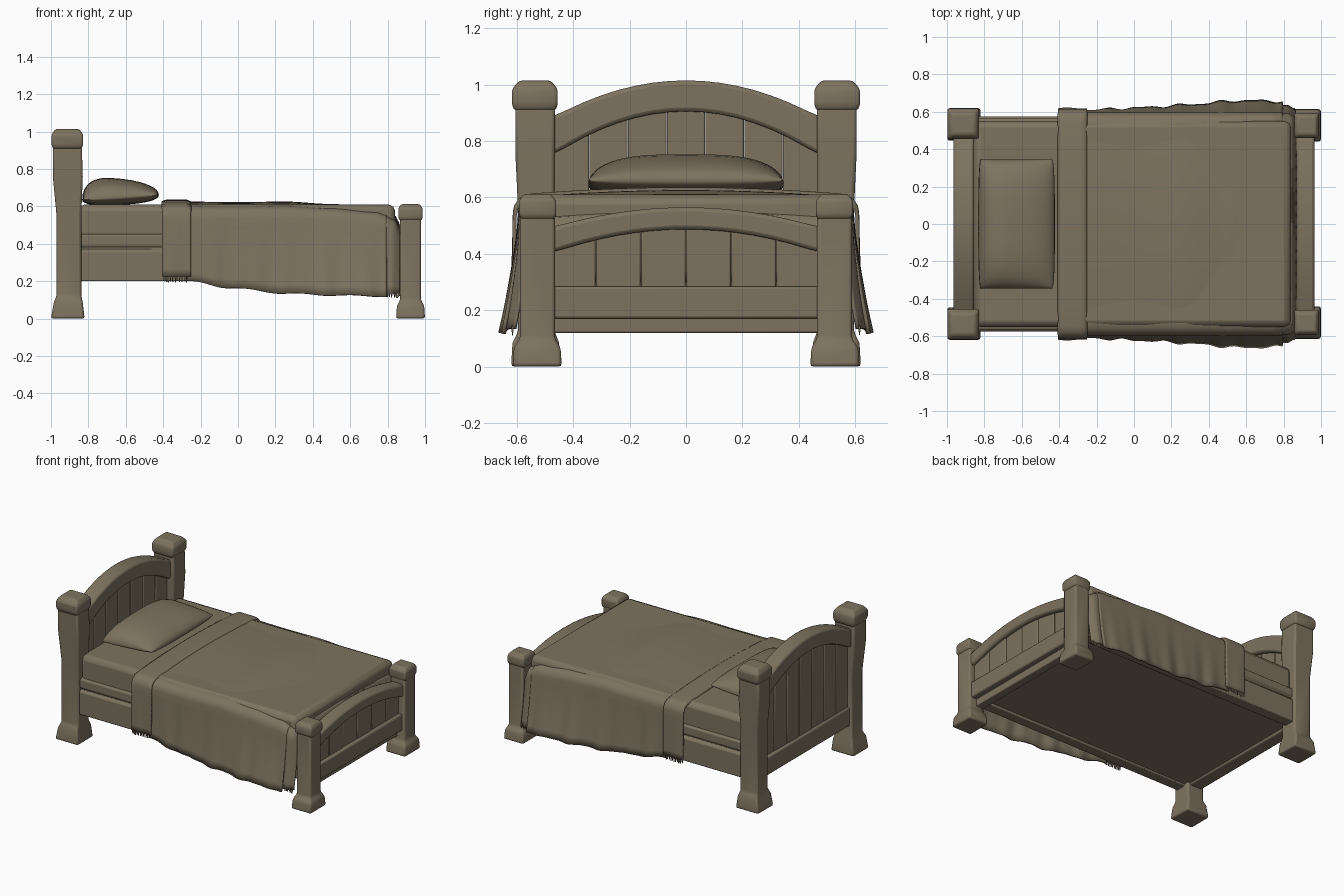
import bpy, bmesh, math, random
from mathutils import Vector

random.seed(4)
if "Cube" in bpy.data.objects:
    bpy.data.objects.remove(bpy.data.objects["Cube"], do_unlink=True)

COLOUR = (0.205, 0.17, 0.115, 1)
mat = bpy.data.materials.new("warm_brown")
mat.use_nodes = True
mat.diffuse_color = COLOUR
mat.node_tree.nodes["Principled BSDF"].inputs["Base Color"].default_value = COLOUR


def loft(name, rings, bevel=0.0, closed=True, thick=0.0, angle=40):
    """Skin a list of point rings; closed rings get end caps."""
    bm = bmesh.new()
    rows = [[bm.verts.new(p) for p in ring] for ring in rings]
    n = len(rows[0])
    for a, b in zip(rows, rows[1:]):
        for i in range(n if closed else n - 1):
            j = (i + 1) % n
            bm.faces.new((a[i], a[j], b[j], b[i]))
    if closed:
        bm.faces.new(rows[0])
        bm.faces.new(rows[-1])
    bmesh.ops.recalc_face_normals(bm, faces=bm.faces)
    mesh = bpy.data.meshes.new(name)
    bm.to_mesh(mesh)
    bm.free()
    mesh.materials.append(mat)
    ob = bpy.data.objects.new(name, mesh)
    bpy.context.collection.objects.link(ob)
    if thick:
        mod = ob.modifiers.new("thickness", 'SOLIDIFY')
        mod.thickness, mod.offset = thick, 0
    if bevel:
        mod = ob.modifiers.new("soft_edges", 'BEVEL')
        mod.width, mod.segments, mod.limit_method = bevel, 2, 'ANGLE'
        mod.angle_limit = math.radians(25)
    bpy.ops.object.select_all(action='DESELECT')
    ob.select_set(True)
    bpy.context.view_layer.objects.active = ob
    bpy.ops.object.shade_smooth_by_angle(angle=math.radians(angle))
    return ob


def rect(x0, x1, y0, y1, z):
    return [(x0, y0, z), (x1, y0, z), (x1, y1, z), (x0, y1, z)]


def box(name, x0, x1, y0, y1, z0, z1, bevel=0.01):
    return loft(name, [rect(x0, x1, y0, y1, z0), rect(x0, x1, y0, y1, z1)], bevel)


def arch(name, x0, x1, y0, y1, bottom, top, steps, bevel):
    """Bar running across the bed whose top and bottom follow curves."""
    rings = []
    for i in range(steps + 1):
        y = y0 + (y1 - y0) * i / steps
        rings.append([(x0, y, bottom(y)), (x1, y, bottom(y)),
                      (x1, y, top(y)), (x0, y, top(y))])
    return loft(name, rings, bevel)


def curve(low, high, power=2.0):
    return lambda y: high - (high - low) * min(1, abs(y) / 0.47) ** power


def lerp_table(table, x):
    for (xa, a), (xb, b) in zip(table, table[1:]):
        if x <= xb:
            t = max(0, (x - xa) / (xb - xa))
            return a + (b - a) * t * t * (3 - 2 * t)
    return table[-1][1]


# Corner posts: flared foot, waisted shaft and a faceted cap
head_shaft = [(0, -1, -.82, .445, .62), (.085, -.985, -.83, .45, .615),
              (.125, -.97, -.838, .465, .595), (.55, -.97, -.838, .465, .595),
              (.76, -.99, -.83, .465, .605), (.92, -.99, -.835, .465, .605)]
head_cap = [(.905, -.985, -.84, .465, .605), (.925, -.997, -.828, .455, .617),
            (.985, -.997, -.828, .455, .617), (1.015, -.975, -.85, .48, .59)]
foot_shaft = [(0, .845, 1, .44, .615), (.07, .85, .995, .445, .61),
              (.1, .867, .978, .465, .588), (.54, .867, .978, .465, .588)]
foot_cap = [(.52, .87, .975, .47, .58), (.535, .857, .987, .46, .592),
            (.59, .857, .987, .46, .592), (.612, .872, .972, .48, .575)]
for s, side in ((1, "left"), (-1, "right")):
    for part, rows in (("head_post", head_shaft), ("head_post_cap", head_cap),
                       ("foot_post", foot_shaft), ("foot_post_cap", foot_cap)):
        loft(f"{part}_{side}", [rect(a, b, s * c, s * d, z) for z, a, b, c, d in rows], .012)

# Headboard and footboard: arched rail, plank panel and lower rail
boards = (("head", -.965, -.855, curve(.75, .905), curve(.885, 1.015), .3, 7),
          ("foot", .87, .965, curve(.405, .487), curve(.495, .565), .27, 6))
for name, x0, x1, low, high, panel, count in boards:
    arch(name + "_arch_rail", x0, x1, -.48, .48, low, high, 16, .014)
    width = .96 / count
    for i in range(count):
        y = -.48 + i * width
        shift = random.uniform(-.004, .004)
        arch(f"{name}_plank_{i + 1}", x0 + .03 + shift, x1 - .03 + shift, y + .001,
             y + width - .001, lambda v: panel, lambda v: low(v) + .02, 4, .006)
box("head_lower_rail", -.955, -.86, -.48, .48, .2, .33)
box("foot_lower_rail", .875, .96, -.48, .48, .17, .285)
box("foot_under_board", .86, .92, -.5, .5, .12, .19, .006)

# Side rails with a grooved upper lip
rail_profile = ((.5, .2), (.575, .2), (.575, .36), (.555, .375), (.568, .39),
                (.568, .445), (.54, .455), (.5, .455))
for s, side in ((1, "left"), (-1, "right")):
    loft("side_rail_" + side, [[(x, s * y, z) for y, z in rail_profile] for x in (-.86, .89)], .006)

# Bed base and mattress
box("bed_base", -.88, .9, -.54, .54, .215, .3, .004)
box("mattress", -.855, .84, -.55, .55, .3, .61, .035)

# Bedding draped over the mattress
TOP = [(-.42, .622), (0, .617), (.25, .62), (.5, .607), (.74, .588), (.79, .572), (.835, .55), (.866, .5)]
HEM = [(-.27, .2), (-.05, .165), (.25, .135), (.5, .125), (.86, .118)]
FLARE = [(-.42, .6), (0, .615), (.3, .635), (.6, .658), (.77, .65)]


def drape(x, top, hem, flare, shoulder, fold):
    """Cross-section from one hem over the bed to the other."""
    half = [(shoulder * i / 8 * .9, top - .022 * (i / 8) ** 2) for i in range(9)]
    r = shoulder * .1
    z0 = top - .022
    for k in range(1, 5):
        a = k / 4 * math.pi / 2
        half.append((shoulder * .9 + r * math.sin(a), z0 - r * (1 - math.cos(a))))
    z0 -= r
    for k in range(1, 9):
        t = k / 8
        wave = fold * t * (math.sin(31 * x) + .6 * math.sin(53 * x + 2) + .4 * math.sin(17 * x + t))
        half.append((shoulder + (flare - shoulder) * t ** 1.3 + wave, z0 + (hem - z0) * t))
    left = [(x, -y, z) for y, z in reversed(half[1:])]
    return left + [(x, y, z) for y, z in half]


def span(a, b, n):
    return [a + (b - a) * i / n for i in range(n + 1)]


loft("blanket", [drape(x, lerp_table(TOP, x), lerp_table(HEM, x) + .003 * math.sin(23 * x),
                       lerp_table(FLARE, x), .59, .005) for x in span(-.27, .795, 70)],
     closed=False, thick=.012, angle=60)
loft("blanket_fold", [drape(x, .629 - .012 * max(0, abs(x + .33) - .06) / .02, .225, .612, .607, .002)
                      for x in span(-.405, -.252, 14)], closed=False, thick=.014, angle=60)
loft("foot_sheet", [drape(x, lerp_table(TOP, x) - .004, .135, .63 - .6 * max(0, x - .82),
                          .588 - .6 * max(0, x - .825), .002) for x in span(.74, .864, 14)],
     closed=False, thick=.01, angle=60)

# Rumpled creases where the bedding tucks in at the foot
for i, x in enumerate((.835, .85)):
    loft(f"foot_tuck_{i + 1}",
         [[(x + .012 * math.cos(a), y, .538 - .03 * i - .03 * (y / .55) ** 2
            + .004 * math.sin(9 * y + i) + .012 * math.sin(a))
           for a in span(0, 2 * math.pi * 7 / 8, 7)] for y in span(-.54, .54, 24)])


# Tassel fringe along the exposed hems
def fringe(name, x0, x1, y, z, drop, count):
    for s, side in ((1, "left"), (-1, "right")):
        for i, x in enumerate(span(x0, x1, count - 1)):
            end = z - drop * random.uniform(.75, 1.1)
            lean = random.uniform(-.004, .004)
            loft(f"{name}_{side}_{i + 1}",
                 [rect(x - .005, x + .005, s * y - .004, s * y + .004, z + .01),
                  rect(x + lean - .002, x + lean + .002, s * y - .002, s * y + .002, end)])


fringe("fold_tassel", -.398, -.275, .612, .225, .03, 11)
fringe("foot_tassel", .8, .857, .615, .135, .022, 6)


# Pillow: plump cushion with pinched seam, leaning toward the headboard
def pillow_ring(v):
    ring = []
    edge = max(0, 1 - abs(v) ** 3.2) ** .5
    width = .205 * (.93 + .07 * edge)
    for a in span(0, 2 * math.pi * 31 / 32, 31):
        c, s = math.cos(a), math.sin(a)
        u = math.copysign(abs(c) ** .75, c)
        seam = .648 + .012 * u
        lift = (.1 - .035 * u) if s > 0 else .04
        z = seam + lift * math.copysign(abs(s) ** .9, s) * (edge * .97 + .03)
        ring.append((-.628 + width * u, .345 * v, z))
    return ring


loft("pillow", [pillow_ring(math.sin(t)) for t in span(-math.pi / 2, math.pi / 2, 28)], angle=70)
